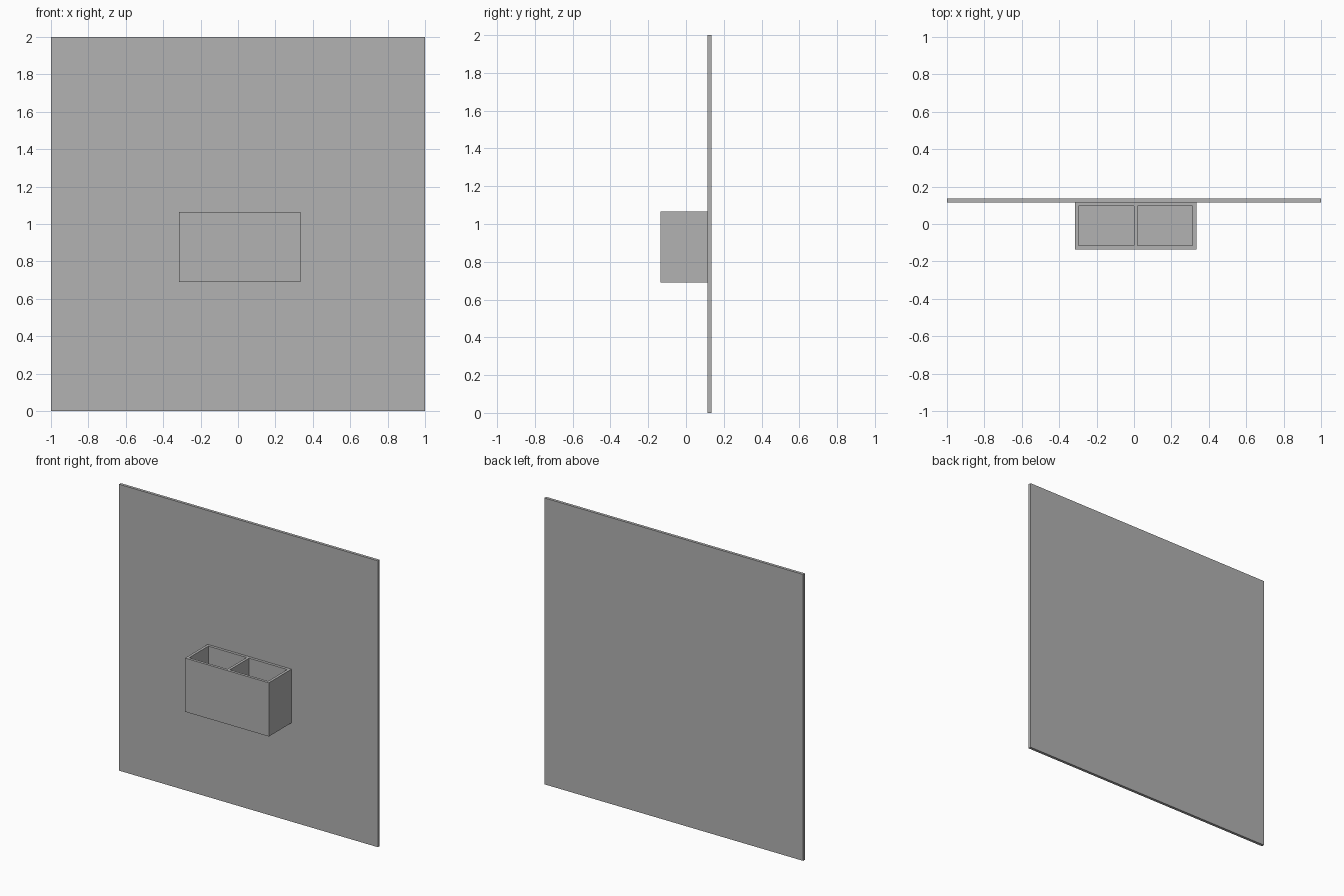
import bpy
from mathutils import Vector

cube = bpy.data.objects.get("Cube")
if cube:
    bpy.data.objects.remove(cube, do_unlink=True)

grey = bpy.data.materials.new("plain_grey")
grey.use_nodes = True
GREY = (0.445, 0.445, 0.445, 1)
grey.diffuse_color = GREY
grey.node_tree.nodes["Principled BSDF"].inputs["Base Color"].default_value = GREY


def box(name, low, high):
    """Axis-aligned block between two corners."""
    low, high = Vector(low), Vector(high)
    bpy.ops.mesh.primitive_cube_add(size=1, location=(low + high) / 2)
    obj = bpy.context.object
    obj.name = name
    obj.scale = high - low
    bpy.ops.object.transform_apply(location=False, rotation=False, scale=True)
    obj.data.materials.append(grey)
    return obj


HALF_DEPTH = 0.135
PANEL = 0.02
WALL = 0.019
LEFT, RIGHT = -0.315, 0.333
BOTTOM, TOP = 0.69, 1.065
panel_front = HALF_DEPTH - PANEL

# Upright square wall panel
box("wall_panel", (-1, panel_front, 0), (1, HALF_DEPTH, 2))

# Open-topped holder mounted on the panel
holder = box("holder", (LEFT, -HALF_DEPTH, BOTTOM), (RIGHT, panel_front, TOP))

# Two equal compartments separated by a divider
width = (RIGHT - LEFT - 3 * WALL) / 2
for i in range(2):
    x = LEFT + WALL + i * (width + WALL)
    cutter = box("compartment_cutter",
                 (x, -HALF_DEPTH + WALL, BOTTOM + WALL),
                 (x + width, panel_front - WALL, TOP + WALL))
    cutter.hide_render = True
    cut = holder.modifiers.new("compartment", "BOOLEAN")
    cut.operation = "DIFFERENCE"
    cut.solver = "EXACT"
    cut.object = cutter
    bpy.context.view_layer.objects.active = holder
    bpy.ops.object.modifier_apply(modifier=cut.name)
    bpy.data.objects.remove(cutter, do_unlink=True)
